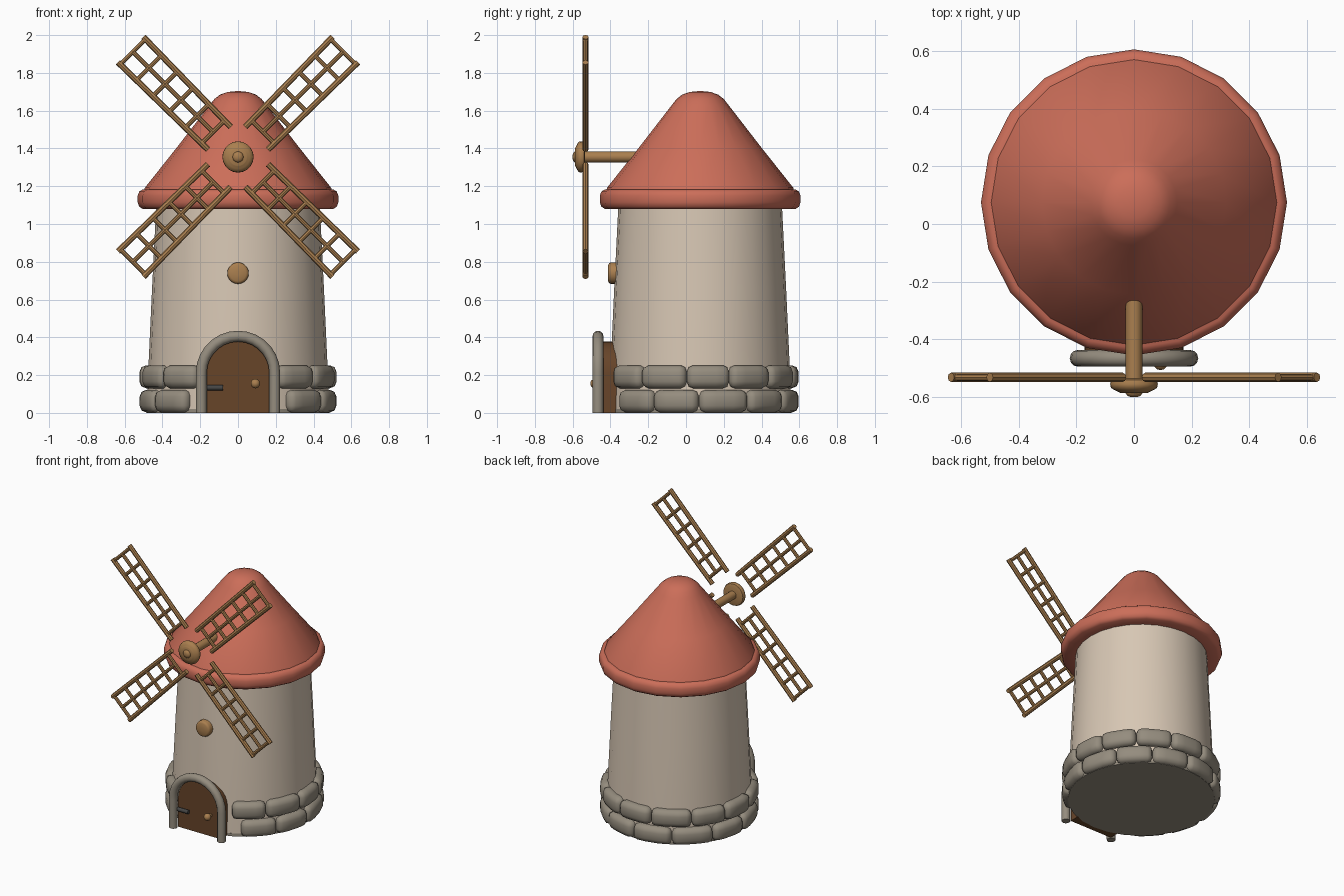
import bpy, bmesh, math, random
from mathutils import Vector, Matrix

if "Cube" in bpy.data.objects:
    bpy.data.objects.remove(bpy.data.objects["Cube"])

random.seed(4)
CY = 0.075       # tower axis in y
HUB_Z = 1.355    # sail hub height


def material(name, r, g, b):
    m = bpy.data.materials.new(name)
    m.diffuse_color = (r, g, b, 1)
    m.use_nodes = True
    m.node_tree.nodes["Principled BSDF"].inputs["Base Color"].default_value = m.diffuse_color
    return m


PLASTER = material("cream plaster", 0.68, 0.57, 0.455)
ROOF = material("terracotta", 0.60, 0.155, 0.10)
WOOD = material("light wood", 0.40, 0.212, 0.078)
STONE = material("grey stone", 0.30, 0.265, 0.21)
DOOR = material("dark wood", 0.135, 0.058, 0.022)
IRON = material("dark iron", 0.06, 0.06, 0.058)


def finish(bm, name, mat, angle=40):
    bmesh.ops.recalc_face_normals(bm, faces=bm.faces)
    me = bpy.data.meshes.new(name)
    bm.to_mesh(me)
    bm.free()
    me.materials.append(mat)
    ob = bpy.data.objects.new(name, me)
    bpy.context.collection.objects.link(ob)
    bpy.ops.object.select_all(action='DESELECT')
    ob.select_set(True)
    bpy.context.view_layer.objects.active = ob
    bpy.ops.object.shade_smooth_by_angle(angle=math.radians(angle))
    return ob


def lathe(name, mat, profile, sides, origin, to_front=False, angle=40):
    """Revolve (radius, height) points about z, or about -y if to_front."""
    bm = bmesh.new()
    rings = []
    for r, h in profile:
        rings.append([bm.verts.new((r * math.cos(2 * math.pi * i / sides),
                                    r * math.sin(2 * math.pi * i / sides), h))
                      for i in range(sides)])
    for a, b in zip(rings, rings[1:]):
        for i in range(sides):
            j = (i + 1) % sides
            bm.faces.new((a[i], a[j], b[j], b[i]))
    bm.faces.new(rings[0][::-1])
    bm.faces.new(rings[-1])
    if to_front:
        bm.transform(Matrix.Rotation(math.pi / 2, 4, 'X'))
    bm.transform(Matrix.Translation(origin))
    return finish(bm, name, mat, angle)


def add_bar(bm, a, b, r, sides=8):
    """Round bar between two points."""
    a, b = Vector(a), Vector(b)
    d = b - a
    m = Matrix.Translation((a + b) / 2) @ d.to_track_quat('Z', 'Y').to_matrix().to_4x4()
    bmesh.ops.create_cone(bm, cap_ends=True, segments=sides, radius1=r, radius2=r,
                          depth=d.length, matrix=m)


def arch(radius, spring, n=14):
    """Door outline: up one side, over the arch, down the other."""
    pts = [(radius, 0.0)]
    pts += [(radius * math.cos(math.pi * i / n), spring + radius * math.sin(math.pi * i / n))
            for i in range(n + 1)]
    return pts + [(-radius, 0.0)]


# Tower, its stone footing and the roof
lathe("tower", PLASTER, [(0.482, 0.004), (0.474, 0.25), (0.455, 0.66), (0.432, 1.12)], 28, (0, CY, 0))
lathe("footing", STONE, [(0.484, 0.0), (0.484, 0.02)], 28, (0, CY, 0))
lathe("roof_brim", ROOF, [(0.42, 1.08), (0.505, 1.08), (0.523, 1.092), (0.531, 1.115), (0.531, 1.15),
                          (0.523, 1.172), (0.505, 1.183), (0.42, 1.183)], 20, (0, CY, 0), angle=50)
lathe("roof", ROOF, [(0.497, 1.178), (0.493, 1.192), (0.32, 1.41), (0.15, 1.63), (0.125, 1.662),
                     (0.095, 1.685), (0.055, 1.699), (0.015, 1.703)], 20, (0, CY, 0), angle=60)


# Stone rings: rounded blocks bent around the tower, leaving room for the door
def stone(name, a0, a1, z0, z1, r0, r1):
    bm = bmesh.new()
    bmesh.ops.create_cube(bm, size=1)
    half = math.radians(a1 - a0) / 2
    mid = math.radians(a0 + a1) / 2
    length = 2 * half * r1
    bm.transform(Matrix.Diagonal((length, r1 - r0, z1 - z0, 1)))
    bmesh.ops.bevel(bm, geom=bm.edges[:], offset=0.036, segments=2, profile=0.5, affect='EDGES')
    for x in (-length / 6, length / 6):
        bmesh.ops.bisect_plane(bm, geom=bm.verts[:] + bm.edges[:] + bm.faces[:],
                               plane_co=(x, 0, 0), plane_no=(1, 0, 0))
    for v in bm.verts:
        t = mid + v.co.x / r1
        r = (r0 + r1) / 2 - v.co.y
        v.co = (r * math.sin(t), CY - r * math.cos(t), v.co.z + (z0 + z1) / 2)
    finish(bm, name, STONE, 50)


for row, (start, count, z0, z1) in enumerate([(32, 10, 0.002, 0.122), (25, 11, 0.13, 0.252)]):
    step = (360 - 2 * start) / count
    seams = [start + i * step + (random.uniform(-2.5, 2.5) if 0 < i < count else 0)
             for i in range(count + 1)]
    for i in range(count):
        stone(f"stone_{row + 1}_{i + 1}", seams[i] + 0.1, seams[i + 1] - 0.1, z0, z1, 0.42, 0.522)

# Door panel
bm = bmesh.new()
front = bm.faces.new([bm.verts.new((x, -0.443, z)) for x, z in arch(0.172, 0.207)])
ext = bmesh.ops.extrude_face_region(bm, geom=[front])
bmesh.ops.translate(bm, vec=(0, 0.11, 0), verts=[v for v in ext["geom"] if isinstance(v, bmesh.types.BMVert)])
if front not in bm.faces[:]:
    bm.faces.new([v for v in bm.verts if v.co.y < -0.44])
finish(bm, "door", DOOR)

# Door frame: round tube swept along the arch
bm = bmesh.new()
path = arch(0.194, 0.212)
rings = []
for i, (x, z) in enumerate(path):
    p, q = path[max(i - 1, 0)], path[min(i + 1, len(path) - 1)]
    t = Vector((q[0] - p[0], 0, q[1] - p[1])).normalized()
    side = Vector((t.z, 0, -t.x))
    rings.append([bm.verts.new(Vector((x, -0.466, z)) + 0.029 * (
        math.cos(a) * side + math.sin(a) * Vector((0, 1, 0))))
        for a in (2 * math.pi * k / 12 for k in range(12))])
for a, b in zip(rings, rings[1:]):
    for k in range(12):
        bm.faces.new((a[k], a[(k + 1) % 12], b[(k + 1) % 12], b[k]))
bm.faces.new(rings[0])
bm.faces.new(rings[-1])
bmesh.ops.translate(bm, vec=(0, 0, 0), verts=bm.verts)
finish(bm, "door_frame", STONE)

# Door knob and hinge
bm = bmesh.new()
bmesh.ops.create_uvsphere(bm, u_segments=14, v_segments=10, radius=0.025,
                          matrix=Matrix.Translation((0.092, -0.482, 0.155)))
add_bar(bm, (0.092, -0.43, 0.155), (0.092, -0.48, 0.155), 0.012)
finish(bm, "door_knob", WOOD)
bm = bmesh.new()
add_bar(bm, (-0.168, -0.453, 0.133), (-0.08, -0.453, 0.133), 0.014, 10)
finish(bm, "door_hinge", IRON)

# Round wooden boss above the door
lathe("round_boss", WOOD, [(0.057, 0), (0.057, 0.05), (0.053, 0.059), (0.043, 0.064), (0.01, 0.066)],
      20, (0, -0.348, 0.74), True, 60)

# Axle and hub
lathe("axle", WOOD, [(0.029, 0), (0.029, 0.45)], 16, (0, -0.1, HUB_Z), True)
lathe("hub", WOOD, [(0.06, 0), (0.078, 0.006), (0.083, 0.02), (0.08, 0.034), (0.062, 0.044),
                    (0.05, 0.05), (0.046, 0.052)], 20, (0, -0.535, HUB_Z), True, 50)
lathe("hub_cap", WOOD, [(0.029, 0), (0.029, 0.022), (0.022, 0.031), (0.008, 0.035)],
      16, (0, -0.566, HUB_Z), True, 50)

# Four lattice sails
for n in range(4):
    bm = bmesh.new()
    for s in (-1, 1):
        add_bar(bm, (s * 0.085, 0, 0.14), (s * 0.095, 0, 0.803), 0.016)
    add_bar(bm, (0, 0, 0.185), (0, 0, 0.79), 0.012)
    for i in range(6):
        z = 0.187 + i * 0.12
        add_bar(bm, (-0.09, 0, z), (0.09, 0, z), 0.012)
    bm.transform(Matrix.Translation((0, -0.532, HUB_Z)) @ Matrix.Rotation(math.pi / 4 + n * math.pi / 2, 4, 'Y'))
    finish(bm, f"sail_{n + 1}", WOOD)
